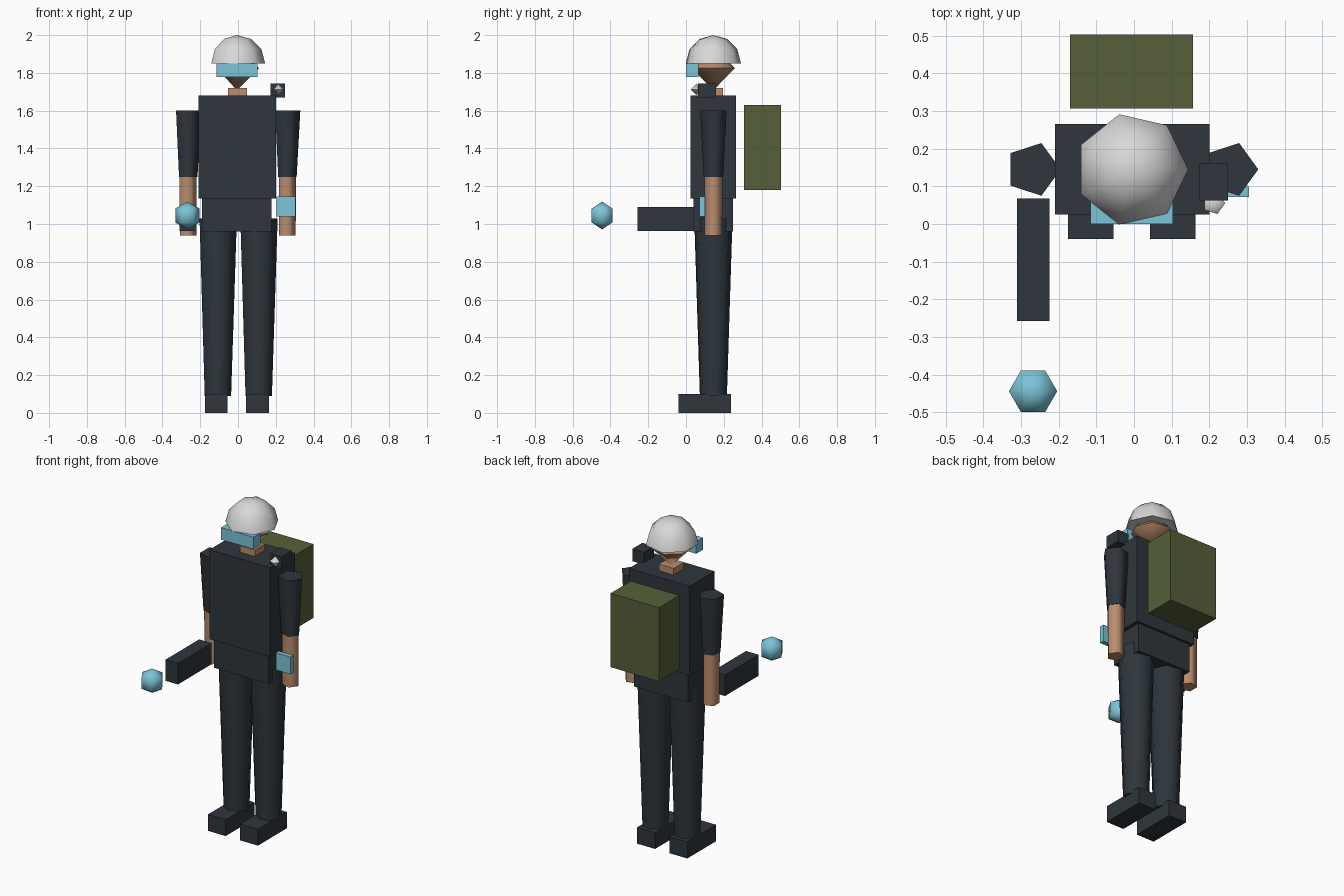
import bpy, bmesh
from math import sin, cos, pi, radians
from mathutils import Vector

cube = bpy.data.objects.get("Cube")
if cube:
    bpy.data.objects.remove(cube, do_unlink=True)


def material(name, rgb):
    """Flat material from 8-bit sRGB."""
    lin = [((c / 255 + 0.055) / 1.055) ** 2.4 for c in rgb]
    m = bpy.data.materials.new(name)
    m.use_nodes = True
    m.diffuse_color = (*lin, 1)
    bsdf = next(n for n in m.node_tree.nodes if n.type == 'BSDF_PRINCIPLED')
    bsdf.inputs["Base Color"].default_value = (*lin, 1)
    return m


DARK = material("dark slate", (46, 54, 60))
SKIN = material("skin", (186, 140, 110))
BLUE = material("light blue", (124, 196, 216))
GREY = material("pale grey", (216, 216, 216))
OLIVE = material("olive", (86, 96, 58))


def finish(name, bm, mat, smooth=False):
    bmesh.ops.recalc_face_normals(bm, faces=bm.faces)
    mesh = bpy.data.meshes.new(name)
    bm.to_mesh(mesh)
    bm.free()
    mesh.materials.append(mat)
    ob = bpy.data.objects.new(name, mesh)
    bpy.context.collection.objects.link(ob)
    if smooth:
        bpy.ops.object.select_all(action='DESELECT')
        ob.select_set(True)
        bpy.context.view_layer.objects.active = ob
        bpy.ops.object.shade_smooth_by_angle(angle=radians(75))
    return ob


def box(name, mat, x, y, z):
    """Box from its (min, max) range on each axis."""
    bm = bmesh.new()
    bmesh.ops.create_cube(bm, size=1)
    for v in bm.verts:
        v.co = Vector([(a + b) / 2 + c * (b - a) for c, (a, b) in zip(v.co, (x, y, z))])
    return finish(name, bm, mat)


def lathe(name, mat, centre, profile, sides):
    """Solid of revolution from (radius, height) points, first corner on +x."""
    bm = bmesh.new()
    c = Vector(centre)
    rings = []
    for r, h in profile:
        n = sides if r > 1e-5 else 1
        rings.append([bm.verts.new(c + Vector((r * cos(2 * pi * k / sides),
                                               r * sin(2 * pi * k / sides), h)))
                      for k in range(n)])
    for a, b in zip(rings, rings[1:]):
        for k in range(sides):
            j = (k + 1) % sides
            quad = [a[k % len(a)], a[j % len(a)], b[j % len(b)], b[k % len(b)]]
            bm.faces.new(list(dict.fromkeys(quad)))
    for ring in (rings[0], rings[-1]):
        if len(ring) > 2:
            bm.faces.new(ring)
    return finish(name, bm, mat, smooth=True)


def ball(name, mat, centre, r, sides, bands, start=-pi / 2):
    """Low-poly ball, or a dome when start is 0."""
    angles = [start + (pi / 2 - start) * i / bands for i in range(bands + 1)]
    return lathe(name, mat, centre, [(r * cos(a), r * sin(a)) for a in angles], sides)


CX, CY = -0.006, 0.145   # body axis

# Trunk
box("torso", DARK, (-0.21, 0.20), (0.025, 0.265), (1.135, 1.68))
box("hips", DARK, (-0.19, 0.177), (0.04, 0.25), (0.96, 1.135))
box("neck", SKIN, (-0.053, 0.047), (0.095, 0.195), (1.67, 1.72))

# Head and headgear
ball("head", SKIN, (CX, CY, 1.825), 0.117, 7, 2)
ball("helmet", GREY, (CX, CY, 1.85), 0.15, 7, 3, start=0)
box("goggles", BLUE, (-0.115, 0.104), (0.0, 0.066), (1.777, 1.85))

# Limbs on both sides
for side, s in (("right", -1), ("left", 1)):
    leg_x, foot_x, arm_x = -0.002 + s * 0.108, CX + s * 0.109, CX + s * 0.2625
    lathe(side + "_leg", DARK, (leg_x, CY, 0), [(0.0735, 0.09), (0.104, 1.03)], 7)
    box(side + "_foot", DARK, (foot_x - 0.06, foot_x + 0.06), (-0.04, 0.237), (0, 0.1))
    lathe(side + "_sleeve", DARK, (arm_x, CY, 0), [(0.054, 1.25), (0.0735, 1.60)], 5)
    lathe(side + "_forearm", SKIN, (arm_x, CY, 0), [(0.049, 0.94), (0.05, 1.26)], 5)

# Carried gear
box("backpack", OLIVE, (-0.17, 0.157), (0.307, 0.503), (1.18, 1.63))
box("hand_tool", DARK, (-0.31, -0.225), (-0.257, 0.068), (0.962, 1.09))
ball("tool_orb", BLUE, (-0.268, -0.444, 1.045), 0.074, 6, 3)
box("wrist_device", BLUE, (0.205, 0.305), (0.072, 0.1), (1.04, 1.145))
box("shoulder_camera", DARK, (0.173, 0.25), (0.063, 0.16), (1.67, 1.745))
ball("camera_lens", GREY, (0.212, 0.055, 1.712), 0.03, 5, 2)
